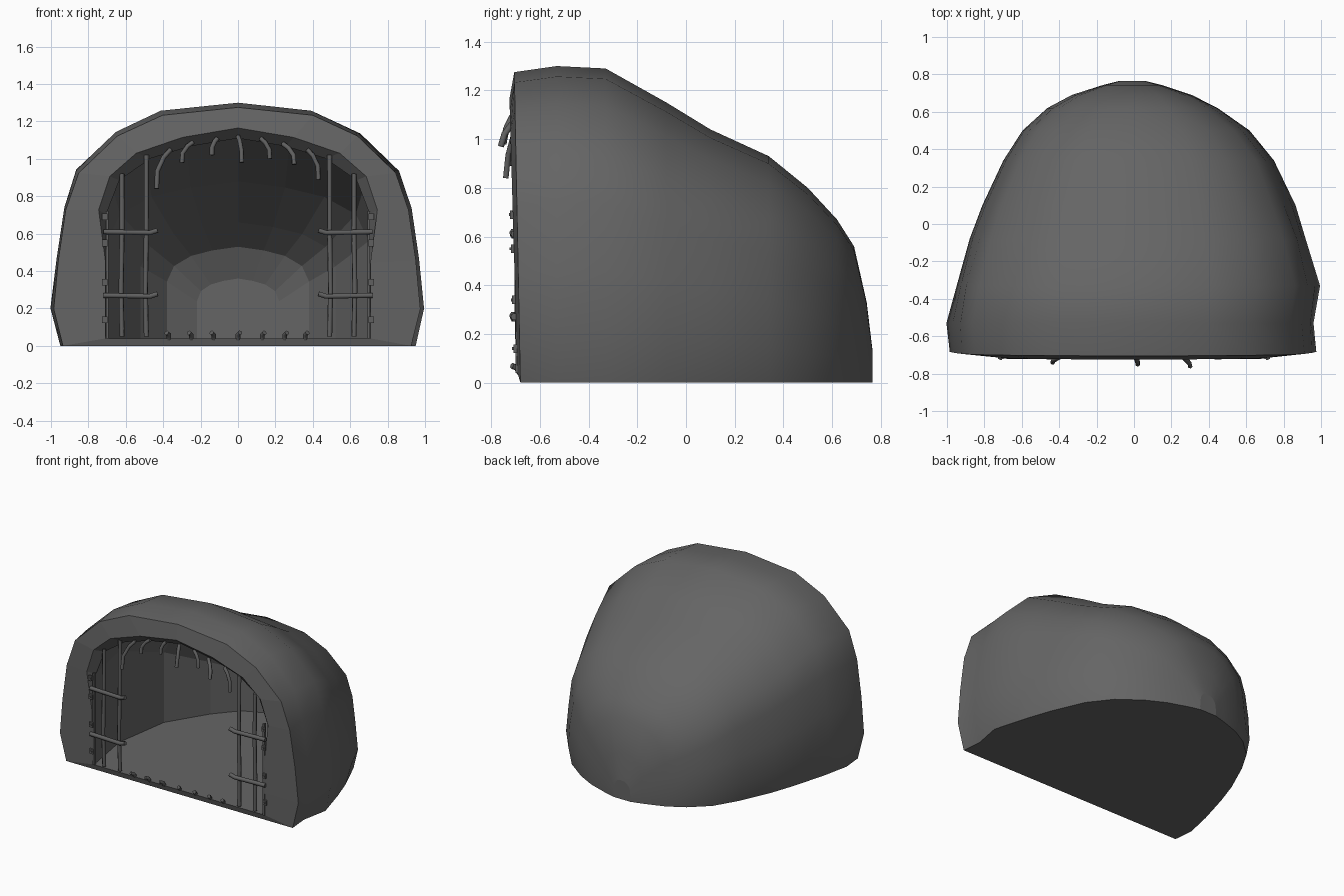
import bpy, bmesh, math, random

random.seed(4)
cube = bpy.data.objects.get("Cube")
if cube:
    bpy.data.objects.remove(cube)


def material(name, value):
    mat = bpy.data.materials.new(name)
    mat.use_nodes = True
    colour = (value, value, value, 1)
    mat.diffuse_color = colour
    mat.node_tree.nodes["Principled BSDF"].inputs["Base Color"].default_value = colour
    return mat


rock = material("dark grey rock", 0.13)
iron = material("dark grey iron", 0.115)


def arch(half, y, left, right, height, base=0.0, rough=0.0, lean=0.0):
    """Scale a half arch profile into a full ring of points, leaning forward with height."""
    ring = []
    pts = [(-x, z) for x, z in half] + [(x, z) for x, z in reversed(half[:-1])]
    for x, z in pts:
        width = left if x < 0 else right
        bump = 1 + random.uniform(-rough, rough) if 0 < z < 1 else 1
        ring.append((x * width * bump, y - lean * z, base + z * (height - base)))
    return ring


def add_mesh(name, bm, mat):
    mesh = bpy.data.meshes.new(name)
    bmesh.ops.recalc_face_normals(bm, faces=bm.faces[:])
    bm.to_mesh(mesh)
    bm.free()
    mesh.materials.append(mat)
    obj = bpy.data.objects.new(name, mesh)
    bpy.context.collection.objects.link(obj)
    return obj


# Cave: outer skin from back to front, then the mouth and the hollow
outer_half = [(.95, 0), (1, .155), (.975, .36), (.935, .57), (.865, .725), (.655, .88), (.41, .967), (0, 1)]
lip_half = [(.95, 0), (.95, .15), (.95, .36), (1, .61), (.92, .77), (.73, .88), (.4, .955), (0, 1)]
inner_half = [(1, 0), (1, .15), (1, .36), (1, .62), (.9, .79), (.66, .9), (.36, .96), (0, 1)]
outer = [  # y, left width, right width, height
    (.765, .08, .06, .14), (.742, .17, .15, .33), (.69, .33, .31, .56), (.62, .46, .45, .67),
    (.5, .6, .62, .8), (.34, .7, .75, .93), (.1, .815, .86, 1.04), (-.08, .88, .925, 1.15),
    (-.33, .955, 1, 1.29), (-.53, 1, .96, 1.3)]
hollow = [  # y, half width, height
    (-.66, .705, 1.11), (-.3, .765, 1.13), (.13, .7, .88),
    (.42, .52, .66), (.58, .38, .53), (.65, .22, .36)]

rings = [arch(outer_half, *r, rough=0.008) for r in outer]
rings.append(arch(outer_half, -.68, .985, .975, 1.275, lean=.025))
rings.append(arch(lip_half, -.692, .745, .745, 1.165, base=.04, lean=.033))
rings += [arch(inner_half, y, w, w, h, base=.04) for y, w, h in hollow]

bm = bmesh.new()
loops = [[bm.verts.new(p) for p in ring] for ring in rings]
count = len(loops[0])
for i, (a, b) in enumerate(zip(loops, loops[1:])):
    for k in range(count):
        n = (k + 1) % count
        face = bm.faces.new((a[k], a[n], b[n], b[k]))
        face.smooth = i < len(outer)
bm.faces.new(loops[0])
bm.faces.new(loops[-1])
cave = add_mesh("cave_rock", bm, rock)
bpy.ops.object.select_all(action='DESELECT')
cave.select_set(True)
bpy.context.view_layer.objects.active = cave
flat = [not p.use_smooth for p in cave.data.polygons]
bpy.ops.object.shade_smooth_by_angle(angle=math.radians(50))
for poly, is_flat in zip(cave.data.polygons, flat):
    if is_flat:
        poly.use_smooth = False


def rod(name, points, radius=.013):
    """Thin round iron rod along a bent path."""
    curve = bpy.data.curves.new(name, 'CURVE')
    curve.dimensions = '3D'
    curve.bevel_depth = radius
    curve.bevel_resolution = 1
    curve.use_fill_caps = True
    spline = curve.splines.new('POLY')
    spline.points.add(len(points) - 1)
    for point, co in zip(spline.points, points):
        point.co = (*co, 1)
    curve.materials.append(iron)
    obj = bpy.data.objects.new(name, curve)
    bpy.context.collection.objects.link(obj)


def box(name, centre, size):
    bm = bmesh.new()
    bmesh.ops.create_cube(bm, size=1)
    for v in bm.verts:
        v.co = [c + s * p for c, s, p in zip(centre, size, v.co)]
    add_mesh(name, bm, iron)


# Broken gate leaves, one on each side of the mouth
for side, s in (("left", 1), ("right", -1)):
    for x, top in ((.49, 1.02), (.62, .92)):
        rod(f"{side}_upright_bar", [(s * x, -.685, .05), (s * (x + .005), -.69, .3),
                                   (s * x, -.69, .6), (s * x, -.685, top)], .014)
    for z in (.27, .61):
        rod(f"{side}_cross_bar", [(s * .72, -.705, z), (s * .47, -.708, z - .005),
                                 (s * .43, -.71, z + .008)], .015)
    box(f"{side}_hinge_strip", (s * .7, -.69, .38), (.014, .02, .68))
    for z in (.14, .34, .55, .69):
        y = -.698 - .025 * z
        box(f"{side}_hinge_plate", (s * .712, y, z), (.028, .014, .035))
        box(f"{side}_hinge_bolt", (s * .712, y - .008, z), (.012, .008, .012))

# Bent bar stumps hanging from the arch: root x, root z, sideways bend, drop, forward reach
for x, z, bend, drop, reach in ((-.36, 1.05, -.075, .21, .05), (-.24, 1.09, -.06, .11, .02),
                                (-.11, 1.11, -.03, .09, .02), (0, 1.12, .02, .14, .06),
                                (.12, 1.11, .05, .11, .02), (.24, 1.08, .06, .11, .07),
                                (.37, 1.05, .06, .16, .02)):
    rod("hanging_stump", [(x, -.69, z), (x + bend * .5, -.69 - reach * .4, z - drop * .2),
                          (x + bend * .95, -.69 - reach * .8, z - drop * .55),
                          (x + bend, -.69 - reach, z - drop)])

# Snapped stumps along the sill
for x in (-.37, -.25, -.13, 0, .13, .25, .36):
    tip = x + math.copysign(.012, x)
    rod("sill_stump", [(x, -.68, .035), (x, -.695, .06), (tip, -.715, .07)])
